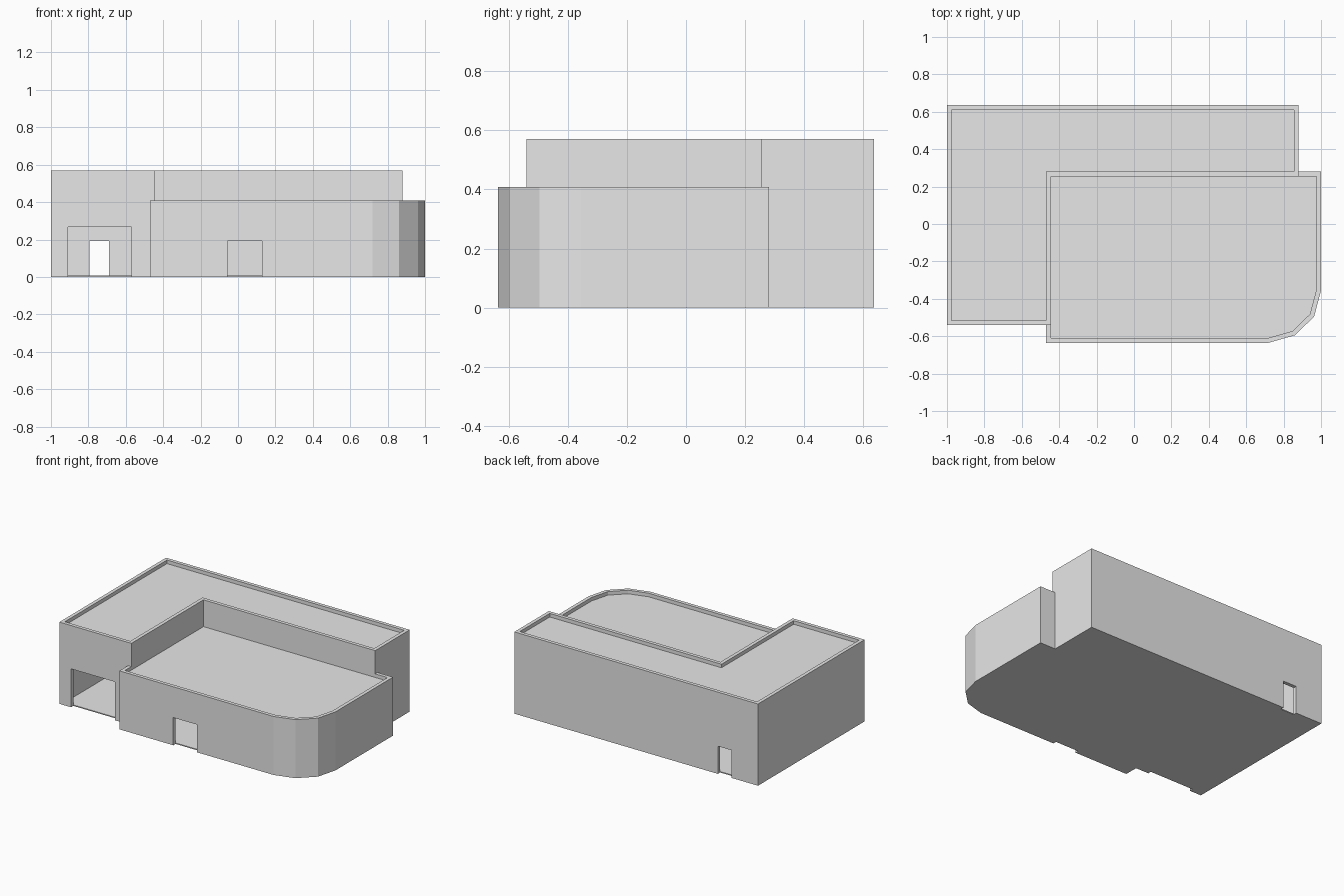
import bpy
import bmesh
from mathutils import Vector

cube = bpy.data.objects.get("Cube")
if cube:
    bpy.data.objects.remove(cube, do_unlink=True)

grey = bpy.data.materials.new("plain grey")
grey.use_nodes = True
grey.diffuse_color = (0.8, 0.8, 0.8, 1)
grey.node_tree.nodes["Principled BSDF"].inputs["Base Color"].default_value = (0.8, 0.8, 0.8, 1)

WALL = 0.025    # wall thickness and parapet height
FLOOR = 0.007   # floor slab thickness


def inset(outline, d):
    """Mitred inward offset of a counter-clockwise outline."""
    pts = [Vector(p) for p in outline]
    result = []
    for i, p in enumerate(pts):
        a = (p - pts[i - 1]).normalized()
        b = (pts[(i + 1) % len(pts)] - p).normalized()
        na, nb = Vector((-a.y, a.x)), Vector((-b.y, b.x))
        result.append(p + (na + nb) * d / (1 + na.dot(nb)))
    return result


def finish(name, bm):
    bmesh.ops.recalc_face_normals(bm, faces=bm.faces)
    mesh = bpy.data.meshes.new(name)
    bm.to_mesh(mesh)
    bm.free()
    mesh.materials.append(grey)
    obj = bpy.data.objects.new(name, mesh)
    bpy.context.collection.objects.link(obj)
    return obj


def slab(name, outline, z0, z1):
    """Solid prism over an outline."""
    bm = bmesh.new()
    low, high = [[bm.verts.new((x, y, z)) for x, y in outline] for z in (z0, z1)]
    bm.faces.new(low)
    bm.faces.new(high)
    for i in range(len(low)):
        bm.faces.new((low[i - 1], low[i], high[i], high[i - 1]))
    return finish(name, bm)


def walls(name, outline, height):
    """Closed ring of walls following an outline."""
    bm = bmesh.new()
    inner = inset(outline, WALL)
    loops = [[bm.verts.new((x, y, z)) for x, y in line]
             for line, z in ((outline, 0), (outline, height), (inner, height), (inner, 0))]
    for k in range(4):
        a, b = loops[k - 1], loops[k]
        for i in range(len(a)):
            bm.faces.new((a[i - 1], a[i], b[i], b[i - 1]))
    return finish(name, bm)


def cut_opening(wall, name, x0, x1, y, height):
    """Cut a doorway through a wall running along x."""
    box = [(x0, y - 0.05), (x1, y - 0.05), (x1, y + 0.05), (x0, y + 0.05)]
    cutter = slab(name + "_cutter", box, -0.1, height)
    cutter.hide_render = True
    cutter.hide_set(True)
    cutter.display_type = 'WIRE'
    mod = wall.modifiers.new(name, 'BOOLEAN')
    mod.operation = 'DIFFERENCE'
    mod.solver = 'EXACT'
    mod.object = cutter
    bpy.context.view_layer.objects.active = wall
    bpy.ops.object.modifier_apply(modifier=mod.name)
    bpy.data.objects.remove(cutter, do_unlink=True)


def block(name, outline, height):
    """Walls with a parapet, a sunken flat roof and a floor."""
    ring = walls(name + "_walls", outline, height)
    inner = inset(outline, WALL)
    slab(name + "_roof", inner, height - 2 * WALL, height - WALL)
    slab(name + "_floor", inner, 0, FLOOR)
    return ring


# Tall L-shaped block with a garage opening and a back door
tall = block("tall_block", [(-1, -0.54), (-0.445, -0.54), (-0.445, 0.255),
                            (0.88, 0.255), (0.88, 0.635), (-1, 0.635)], 0.57)
cut_opening(tall, "garage_opening", -0.91, -0.57, -0.53, 0.268)
cut_opening(tall, "back_door", -0.795, -0.69, 0.62, 0.193)

# Lower block with a faceted round corner and a front door
low = block("low_block", [(-0.47, -0.635), (0.72, -0.635), (0.86, -0.595), (0.963, -0.495),
                          (1, -0.355), (1, 0.28), (-0.47, 0.28)], 0.408)
cut_opening(low, "front_door", -0.055, 0.127, -0.62, 0.193)
